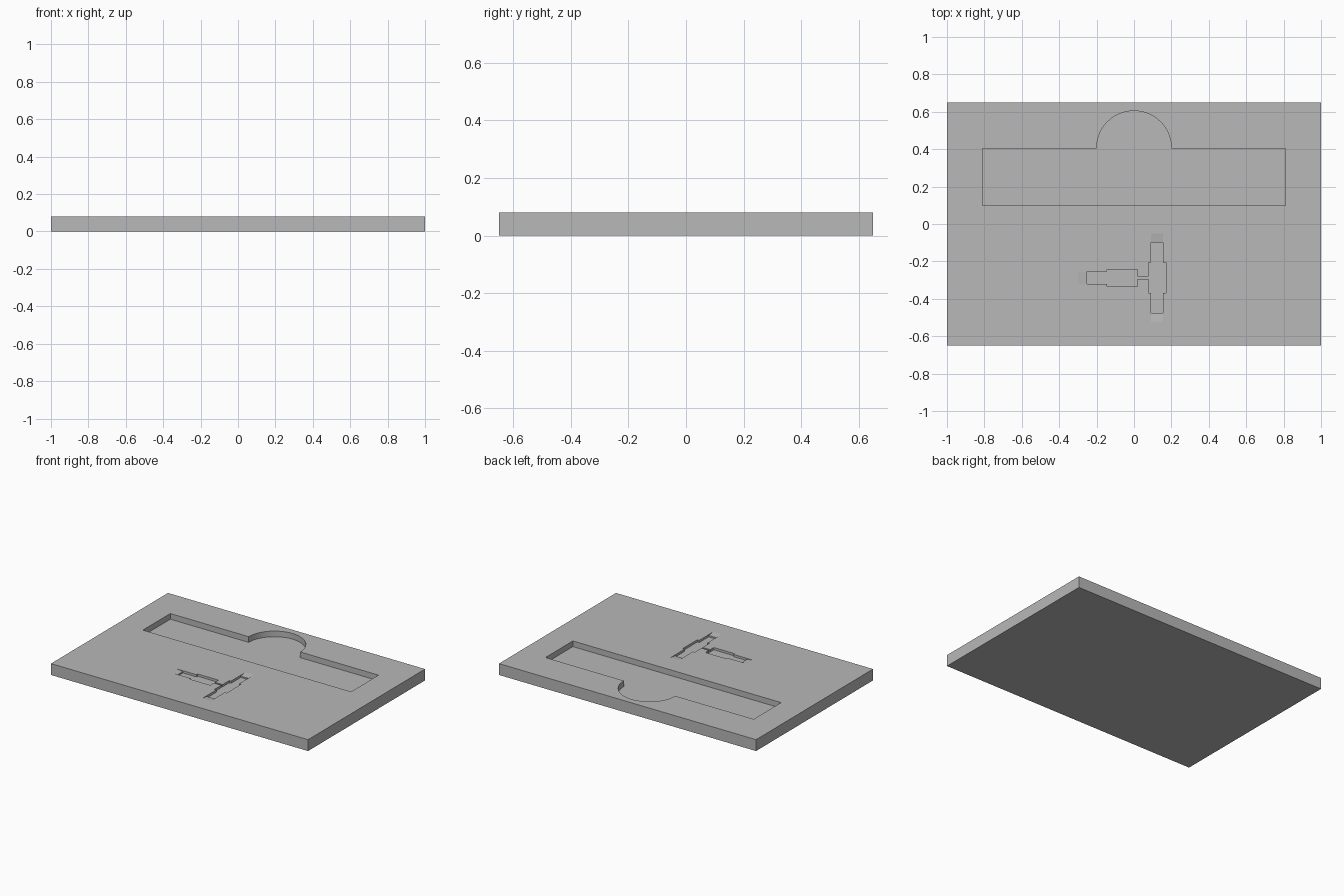
import bpy, bmesh, math
from mathutils import Matrix

if "Cube" in bpy.data.objects:
    bpy.data.objects.remove(bpy.data.objects["Cube"])

TOP = 0.08

grey = bpy.data.materials.new("light grey")
grey.diffuse_color = (0.48, 0.48, 0.48, 1)
grey.use_nodes = True
grey.node_tree.nodes["Principled BSDF"].inputs["Base Color"].default_value = grey.diffuse_color


def prism(name, points, z0, z1, matrix=Matrix()):
    """Extrude a closed outline from z0 to z1, then place it."""
    bm = bmesh.new()
    face = bm.faces.new([bm.verts.new((x, y, z0)) for x, y in points])
    ext = bmesh.ops.extrude_face_region(bm, geom=[face])
    verts = [v for v in ext["geom"] if isinstance(v, bmesh.types.BMVert)]
    bmesh.ops.translate(bm, verts=verts, vec=(0, 0, z1 - z0))
    bmesh.ops.transform(bm, matrix=matrix, verts=bm.verts)
    bmesh.ops.recalc_face_normals(bm, faces=bm.faces)
    mesh = bpy.data.meshes.new(name)
    bm.to_mesh(mesh)
    bm.free()
    mesh.materials.append(grey)
    obj = bpy.data.objects.new(name, mesh)
    bpy.context.collection.objects.link(obj)
    return obj


def cut(target, cutter):
    mod = target.modifiers.new(cutter.name, 'BOOLEAN')
    mod.operation = 'DIFFERENCE'
    mod.solver = 'EXACT'
    mod.object = cutter
    bpy.context.view_layer.objects.active = target
    bpy.ops.object.modifier_apply(modifier=mod.name)
    bpy.data.objects.remove(cutter)


# Base slab
plate = prism("plate", [(-1, -0.65), (1, -0.65), (1, 0.65), (-1, 0.65)], 0, TOP)

# Long pocket with a half-round bay at the back
arc = [(0.2 * math.cos(math.pi * i / 32), 0.405 + 0.2 * math.sin(math.pi * i / 32))
       for i in range(33)]
pocket = [(-0.81, 0.10), (0.81, 0.10), (0.81, 0.405)] + arc + [(-0.81, 0.405)]
cut(plate, prism("pocket_cutter", pocket, TOP - 0.04, TOP + 0.04))

# T-shaped shallow recess: side stem mirrored about its own axis, then the cross bar
AXIS = -0.288
stem = [(0.077, 0.006), (0.018, 0.006), (0.018, 0.046), (-0.145, 0.046),
        (-0.145, 0.033), (-0.25, 0.033)]
upper = [(x, AXIS + h) for x, h in stem]
lower = [(x, AXIS - h) for x, h in reversed(stem)]
bar = [(0.077, -0.37), (0.091, -0.37), (0.091, -0.475), (0.156, -0.475),
       (0.156, -0.37), (0.171, -0.37), (0.171, -0.207), (0.156, -0.207),
       (0.156, -0.10), (0.091, -0.10), (0.091, -0.207), (0.077, -0.207)]
cut(plate, prism("recess_cutter", upper + lower + bar, TOP - 0.016, TOP + 0.02))

# Gentle ramps running out of the three recess ends
ramp = [(-0.01, -0.0072), (0.10, 0.006), (-0.01, 0.006)]
stand = Matrix.Rotation(math.pi / 2, 4, 'X')
for x, y, angle in [(-0.25, AXIS, 180), (0.1235, -0.10, 90), (0.1235, -0.475, -90)]:
    place = (Matrix.Translation((x, y, TOP))
             @ Matrix.Rotation(math.radians(angle), 4, 'Z') @ stand)
    cut(plate, prism("ramp_cutter", ramp, -0.0325, 0.0325, place))
